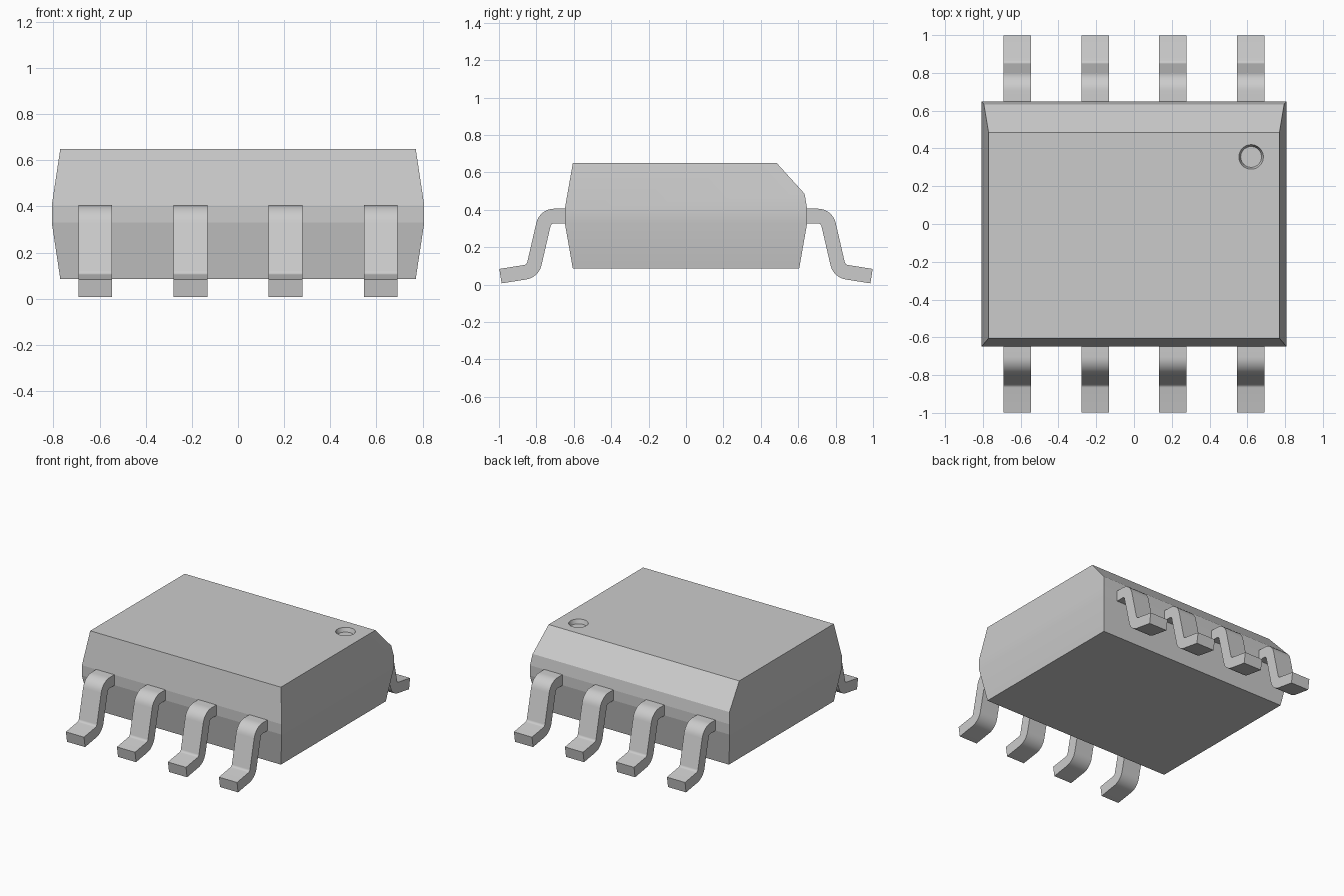
import bpy, bmesh, math
from mathutils import Vector

cube = bpy.data.objects.get("Cube")
if cube:
    bpy.data.objects.remove(cube, do_unlink=True)

# One plain grey for every part
grey = bpy.data.materials.new("light grey")
grey.use_nodes = True
GREY = (0.6, 0.6, 0.6, 1)
grey.diffuse_color = GREY
grey.node_tree.nodes["Principled BSDF"].inputs["Base Color"].default_value = GREY


def make_object(name, bm):
    bmesh.ops.recalc_face_normals(bm, faces=bm.faces)
    mesh = bpy.data.meshes.new(name)
    bm.to_mesh(mesh)
    bm.free()
    mesh.materials.append(grey)
    obj = bpy.data.objects.new(name, mesh)
    bpy.context.collection.objects.link(obj)
    return obj


def select_only(obj):
    bpy.ops.object.select_all(action='DESELECT')
    obj.select_set(True)
    bpy.context.view_layer.objects.active = obj


# Body: stacked rectangles (half width, half depth, height) skinned together
SECTIONS = [(0.77, 0.605, 0.085), (0.807, 0.648, 0.33),
            (0.807, 0.648, 0.405), (0.77, 0.605, 0.65)]
bm = bmesh.new()
rings = [[bm.verts.new((sx * w, sy * d, z))
          for sx, sy in ((-1, -1), (1, -1), (1, 1), (-1, 1))]
         for w, d, z in SECTIONS]
bm.faces.new(rings[0])
bm.faces.new(rings[-1])
for low, high in zip(rings, rings[1:]):
    for i in range(4):
        j = (i + 1) % 4
        bm.faces.new((low[i], low[j], high[j], high[i]))

# Slice off the rear top edge to leave the sloped chamfer
cut = bmesh.ops.bisect_plane(bm, geom=bm.verts[:] + bm.edges[:] + bm.faces[:],
                             plane_co=(0, 0.485, 0.65), plane_no=(0, 0.16, 0.145),
                             clear_outer=True)
rim = [e for e in cut["geom_cut"] if isinstance(e, bmesh.types.BMEdge)]
bmesh.ops.contextual_create(bm, geom=rim)
body = make_object("body", bm)

# Shallow round dimple marking the first pin
DEPTH = 0.03
bm = bmesh.new()
bmesh.ops.create_cone(bm, cap_ends=True, segments=48, radius1=0.055,
                      radius2=0.075, depth=2 * DEPTH)
bmesh.ops.translate(bm, verts=bm.verts, vec=(0.62, 0.355, 0.65))
cutter = make_object("dimple_cutter", bm)
cutter.hide_render = True
dimple = body.modifiers.new("dimple", 'BOOLEAN')
dimple.operation = 'DIFFERENCE'
dimple.solver = 'EXACT'
dimple.object = cutter
select_only(body)
bpy.ops.object.modifier_apply(modifier=dimple.name)
bpy.data.objects.remove(cutter, do_unlink=True)
bpy.ops.object.shade_smooth_by_angle(angle=math.radians(9))


# Pin profile: walk along the strip centreline, straight runs and round bends
def strip_outline(start, steps, half, bend_steps=8):
    pos, angle = Vector(start), 0.0
    upper, lower = [], []

    def mark():
        normal = Vector((-math.sin(angle), math.cos(angle)))
        upper.append(pos + normal * half)
        lower.append(pos - normal * half)

    mark()
    for run, turn, radius in steps:
        pos = pos + Vector((math.cos(angle), math.sin(angle))) * run
        mark()
        if not turn:
            continue
        part = math.radians(turn) / bend_steps
        chord = 2 * radius * math.sin(abs(part) / 2)
        for _ in range(bend_steps):
            mid = angle + part / 2
            pos = pos + Vector((math.cos(mid), math.sin(mid))) * chord
            angle += part
            mark()
    return upper, lower


UPPER, LOWER = strip_outline((0.62, 0.367),
                             [(0.084, -77, 0.06), (0.214, 68, 0.06), (0.134, 0, 0)],
                             half=0.039)
PIN_HALF_WIDTH = 0.073


def make_pin(name, x, side):
    bm = bmesh.new()
    loops = []
    for dx in (-PIN_HALF_WIDTH, PIN_HALF_WIDTH):
        loops.append([[bm.verts.new((x + dx, side * p.x, p.y)) for p in line]
                      for line in (UPPER, LOWER)])
    (ul, ll), (ur, lr) = loops
    n = len(ul)
    for i in range(n - 1):
        for a, b in ((ul, ur), (ur, lr), (lr, ll), (ll, ul)):
            bm.faces.new((a[i], a[i + 1], b[i + 1], b[i]))
    for i in (0, n - 1):
        bm.faces.new((ul[i], ur[i], lr[i], ll[i]))
    pin = make_object(name, bm)
    select_only(pin)
    bpy.ops.object.shade_smooth_by_angle(angle=math.radians(30))


# Four pins along the front and four along the back
for row, side in (("front", -1), ("back", 1)):
    for k in range(4):
        make_pin(f"{row}_pin_{k + 1}", (k - 1.5) * 0.412, side)
